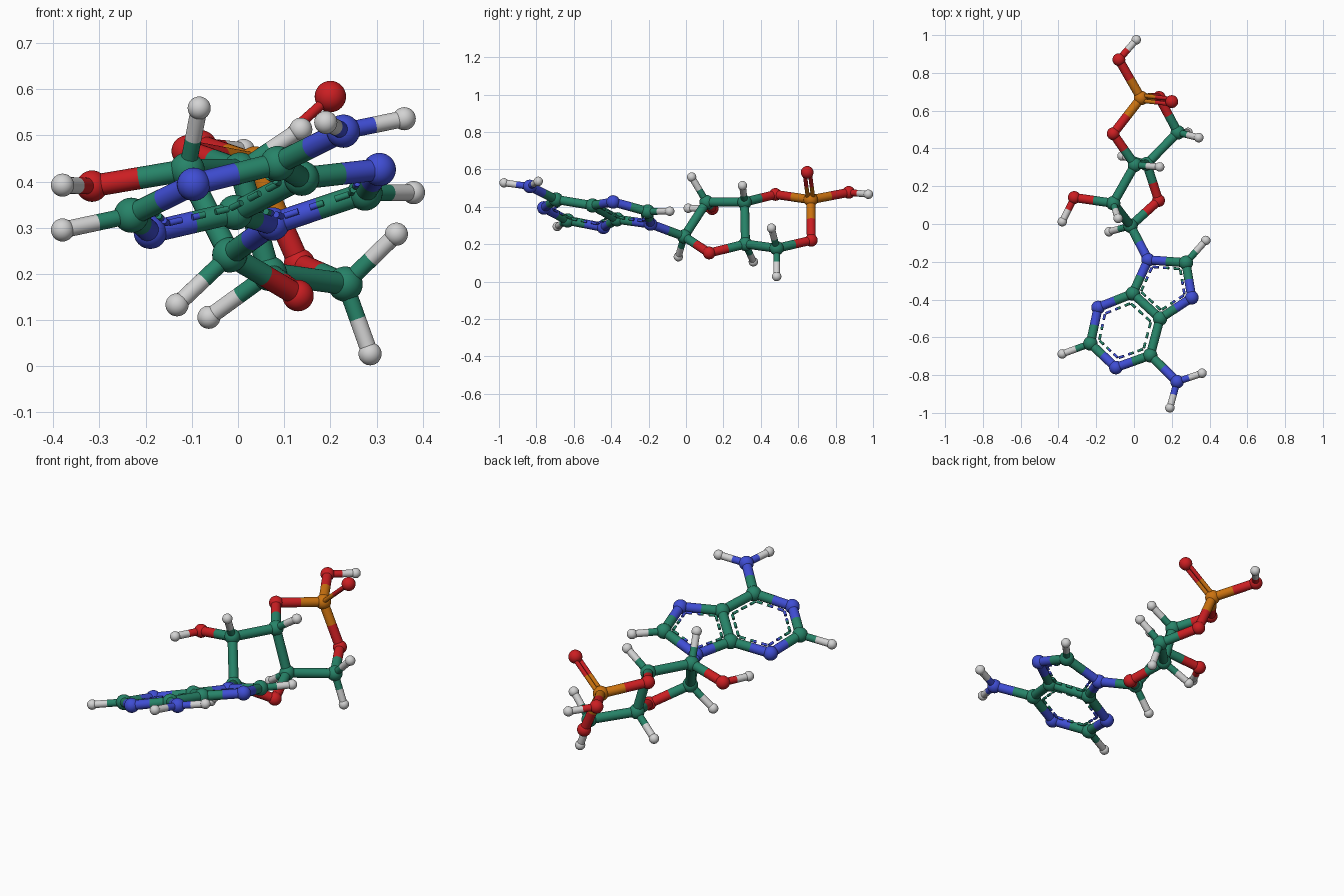
import bpy
import bmesh
from mathutils import Vector

cube = bpy.data.objects.get("Cube")
if cube:
    bpy.data.objects.remove(cube, do_unlink=True)


def make_material(name, rgb):
    mat = bpy.data.materials.new(name)
    mat.use_nodes = True
    color = (*rgb, 1)
    mat.diffuse_color = color
    mat.node_tree.nodes["Principled BSDF"].inputs["Base Color"].default_value = color
    return mat


# Element letter: (name, ball radius, material)
KINDS = {
    "C": ("carbon", .038, make_material("sea green", (.02, .23, .14))),
    "N": ("nitrogen", .036, make_material("blue", (.05, .075, .66))),
    "O": ("oxygen", .034, make_material("red", (.6, .013, .016))),
    "P": ("phosphorus", .038, make_material("orange", (.6, .17, .005))),
    "H": ("hydrogen", .025, make_material("light grey", (.65, .65, .65))),
}
BOND, THIN_BOND, DOUBLE, DASH = .024, .018, .011, .007

# Ball centres; the first letter gives the element
ATOMS = {
    # two fused flat rings
    "N_link": (.075, -.19, .308), "C_corner": (.275, -.205, .375),
    "N_side": (.306, -.39, .426), "C_fuse_a": (.138, -.5, .407),
    "C_fuse_b": (-.006, -.368, .333), "N_left": (-.19, -.442, .29),
    "C_left": (-.231, -.633, .327), "N_front": (-.096, -.76, .394),
    "C_front": (.086, -.695, .439), "N_tip": (.228, -.835, .509),
    "H_tip_a": (.19, -.973, .528), "H_tip_b": (.36, -.79, .536),
    "H_left": (-.38, -.688, .295), "H_corner": (.38, -.087, .376),
    # five-sided puckered ring
    "C_base": (-.018, -.01, .241), "H_base": (-.132, -.041, .133),
    "O_ring": (.13, .124, .153), "C_low": (.068, .318, .201),
    "H_low": (-.063, .36, .106), "C_high": (.005, .313, .425),
    "H_high": (.136, .302, .513), "C_side": (-.11, .11, .425),
    "H_side": (-.084, .03, .559), "O_side": (-.316, .14, .39),
    "H_outer": (-.38, .012, .392),
    # six-sided ring and its end group
    "C_bend": (.232, .485, .178), "H_bend_a": (.286, .485, .027),
    "H_bend_b": (.343, .457, .286), "O_bend": (.133, .67, .221),
    "P_end": (.037, .667, .438), "O_top": (.2, .648, .584),
    "O_end": (-.08, .87, .477), "H_end": (.012, .975, .467),
    "O_high": (-.11, .478, .466),
}
ATOMS = {name: Vector(p) for name, p in ATOMS.items()}

# Closed loops of balls; the flat ones carry dashed inner lines
FLAT_RINGS = [
    ["N_link", "C_corner", "N_side", "C_fuse_a", "C_fuse_b"],
    ["C_fuse_a", "C_fuse_b", "N_left", "C_left", "N_front", "C_front"],
]
BENT_RINGS = [
    ["C_base", "O_ring", "C_low", "C_high", "C_side"],
    ["C_low", "C_bend", "O_bend", "P_end", "O_high", "C_high"],
]
BRANCHES = """C_front N_tip, N_tip H_tip_a, N_tip H_tip_b, C_left H_left,
    C_corner H_corner, N_link C_base, C_base H_base, C_low H_low, C_high H_high,
    C_side H_side, C_side O_side, O_side H_outer, C_bend H_bend_a,
    C_bend H_bend_b, P_end O_end, O_end H_end"""


def add_object(name, bm, mat):
    mesh = bpy.data.meshes.new(name)
    bm.to_mesh(mesh)
    bm.free()
    mesh.materials.append(mat)
    obj = bpy.data.objects.new(name, mesh)
    bpy.context.collection.objects.link(obj)
    return obj


def ball(atom):
    word, radius, mat = KINDS[atom[0]]
    bm = bmesh.new()
    bmesh.ops.create_uvsphere(bm, u_segments=32, v_segments=16, radius=radius)
    for face in bm.faces:
        face.smooth = True
    obj = add_object(word + atom[1:] + "_ball", bm, mat)
    obj.location = ATOMS[atom]


def rod(name, start, end, radius, mat):
    axis = end - start
    bm = bmesh.new()
    bmesh.ops.create_cone(bm, cap_ends=True, segments=24, radius1=radius,
                          radius2=radius, depth=axis.length)
    for face in bm.faces:
        face.smooth = len(face.verts) == 4
    obj = add_object(name, bm, mat)
    obj.rotation_mode = "QUATERNION"
    obj.rotation_quaternion = axis.to_track_quat("Z", "Y")
    obj.location = (start + end) / 2


def bond(a, b, radius, shift=Vector()):
    # Each half takes the colour of its nearest ball
    middle = (ATOMS[a] + ATOMS[b]) / 2
    for atom, other in ((a, b), (b, a)):
        word, _, mat = KINDS[atom[0]]
        rod(f"{word}{atom[1:]}_to_{other[2:]}_rod", ATOMS[atom] + shift,
            middle + shift, radius, mat)


def dashed_line(a, b, centre):
    # Three dashes inside the ring, the middle one in two colours
    inset = .26
    start, end = (ATOMS[p].lerp(centre, inset) for p in (a, b))
    spans = {a: ((.03, .23), (.4, .5)), b: ((.5, .6), (.77, .97))}
    for atom, pieces in spans.items():
        for low, high in pieces:
            rod("inner_dash", start.lerp(end, low), start.lerp(end, high),
                DASH, KINDS[atom[0]][2])


# Balls
for atom in ATOMS:
    ball(atom)

# Ring rods, with the shared ones built once
built = set()
for ring in FLAT_RINGS + BENT_RINGS:
    for a, b in zip(ring, ring[1:] + ring[:1]):
        if frozenset((a, b)) not in built:
            built.add(frozenset((a, b)))
            bond(a, b, BOND)

# Dashed lines in the flat rings
for ring in FLAT_RINGS:
    centre = sum((ATOMS[p] for p in ring), Vector()) / len(ring)
    for a, b in zip(ring, ring[1:] + ring[:1]):
        dashed_line(a, b, centre)

# Branch rods, thinner towards the small balls
for pair in BRANCHES.split(","):
    a, b = pair.split()
    bond(a, b, THIN_BOND if b[0] == "H" else BOND)

# Paired thin rods at the top of the end group
along = (ATOMS["O_top"] - ATOMS["P_end"]).normalized()
across = Vector((0, 1, 0))
across = (across - along * across.dot(along)).normalized()
for side in (-1, 1):
    bond("P_end", "O_top", DOUBLE, across * side * .014)
